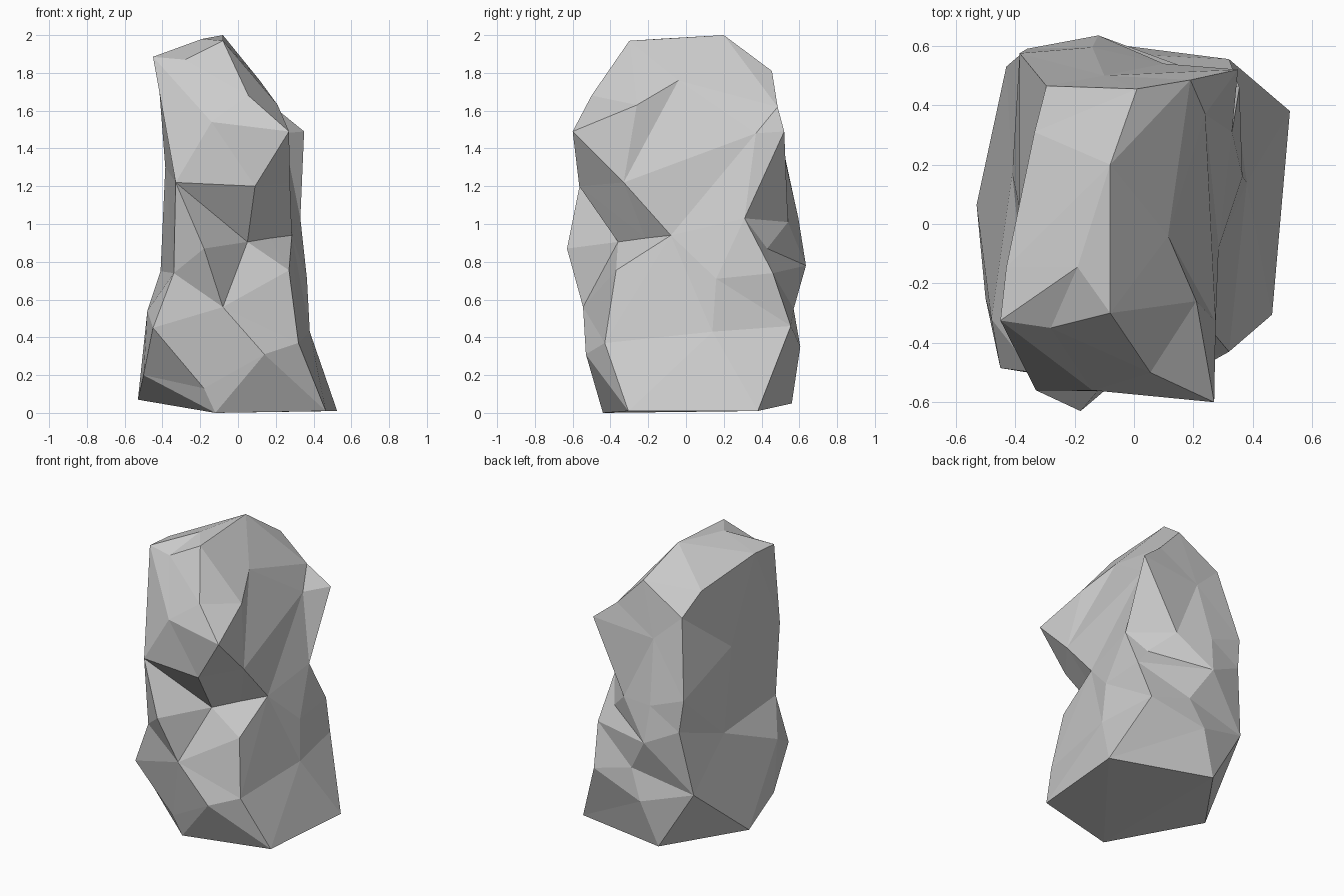
import bpy, bmesh
from math import cosh, tanh
from mathutils import Vector

# Slanted top with the overhanging front and back corners
crown = [
    (-.45, -.325, 1.885), (-.28, -.35, 1.87), (-.08, -.3, 1.97),
    (-.43, -.145, 1.885), (-.19, -.145, 1.98), (-.08, .2, 2.0),
    (.01, .455, 1.81), (.115, -.04, 1.76), (.055, -.5, 1.68),
    (-.335, .31, 1.77), (-.295, .465, 1.63), (.19, .485, 1.62),
    (.27, -.6, 1.49), (.35, .52, 1.49), (-.14, -.56, 1.54),
    (-.1, .5, 1.45), (.21, -.26, 1.63), (.24, .37, 1.48)]

# Pinched waist with the deep front crease
waist = [
    (-.385, .575, 1.12), (-.14, .595, 1.03), (.1, .54, 1.01),
    (.33, .31, 1.03), (-.33, -.56, 1.22), (.09, -.565, 1.2),
    (.285, -.08, .94), (.05, -.36, .905), (-.18, -.63, .87),
    (-.36, .59, .9), (-.385, .05, 1.3), (.25, .43, .87),
    (.17, -.215, .925), (.275, -.33, 1.22)]

# Bulging belly below the front shelf
belly = [
    (.27, -.37, .755), (.365, .16, .71), (.355, .46, .74),
    (-.12, .635, .78), (-.34, -.5, .74), (-.08, -.545, .56),
    (-.48, -.32, .54), (-.45, -.485, .45), (-.43, .53, .46),
    (.38, .14, .43), (.32, -.43, .37), (-.41, .17, .75)]

# Flared foot
foot = [
    (.32, .555, .46), (.02, .57, .55), (-.07, .605, .35),
    (.14, -.53, .31), (-.5, -.25, .2), (-.18, -.46, .13),
    (-.53, .065, .07), (-.12, -.44, 0), (.465, -.305, .01),
    (.525, .38, .01), (-.18, .56, .05)]


def inflate(p):
    """Wrap a corner onto a ball by its angle and height (map projection)."""
    x, y, z = p
    lean = -.17 * min(1, max(0, (z - .7) / .8))
    h = 2 * (z - 1)
    side = Vector((x - lean, y)).normalized() / cosh(h)
    return side.x, side.y, tanh(h)


# Skin the inflated corners with flat facets, then pull them back in place
corners = crown + waist + belly + foot
bm = bmesh.new()
home = {bm.verts.new(inflate(p)): p for p in corners}
bmesh.ops.convex_hull(bm, input=bm.verts[:])
bmesh.ops.recalc_face_normals(bm, faces=bm.faces[:])
for v in bm.verts:
    v.co = home[v]

mesh = bpy.data.meshes.new("rock")
bm.to_mesh(mesh)
bm.free()
rock = bpy.data.objects.new("rock", mesh)
bpy.context.collection.objects.link(rock)
